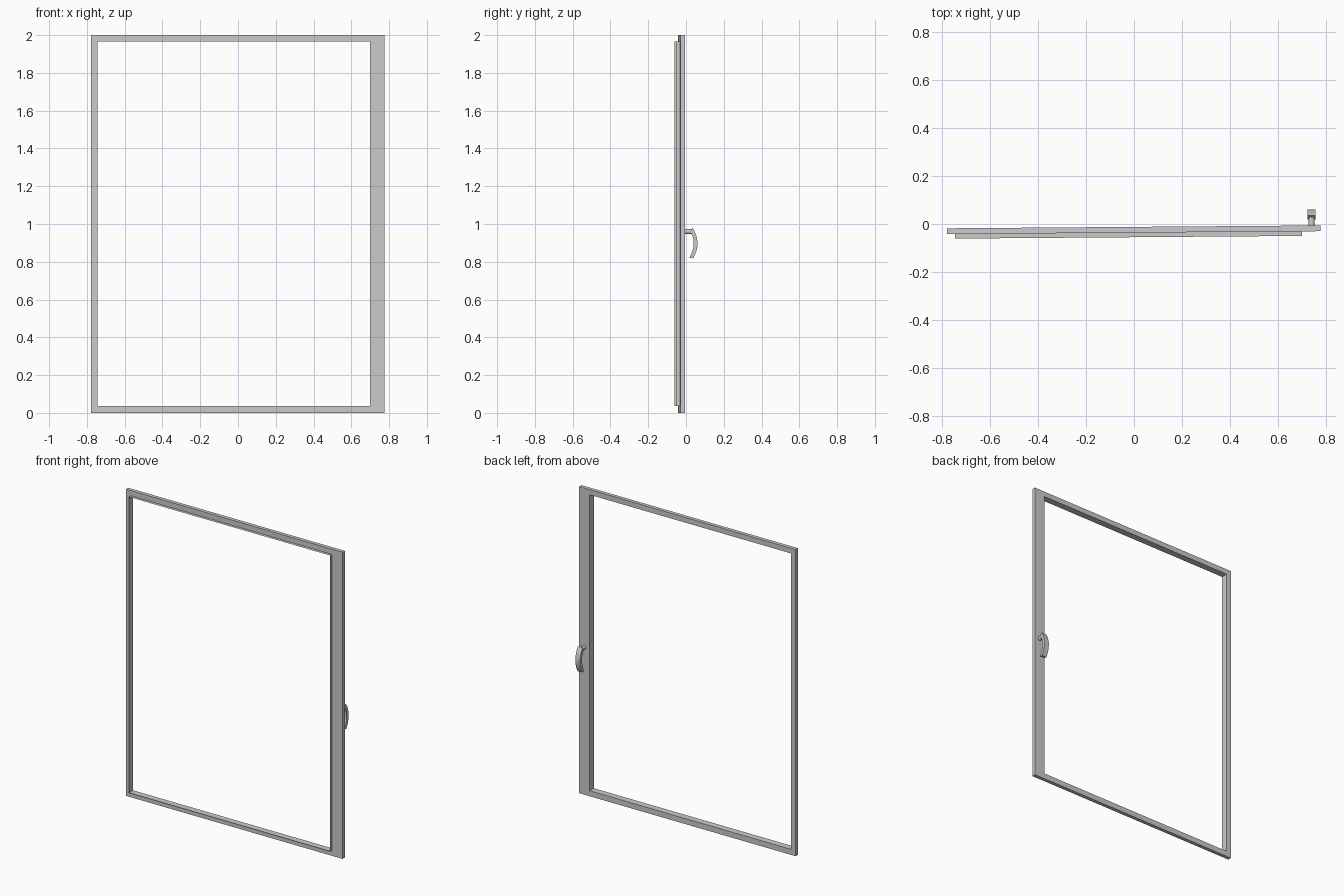
import bpy, bmesh, math

if "Cube" in bpy.data.objects:
    bpy.data.objects.remove(bpy.data.objects["Cube"])

SLOPE = 0.0077                       # the sash is turned very slightly about z
OUTER = (-0.778, 0.776, 0.0, 2.0)    # x0, x1, z0, z1
INNER = (-0.745, 0.70, 0.036, 1.966)


def finish(name, bm):
    bmesh.ops.recalc_face_normals(bm, faces=bm.faces)
    mesh = bpy.data.meshes.new(name)
    bm.to_mesh(mesh)
    bm.free()
    obj = bpy.data.objects.new(name, mesh)
    bpy.context.collection.objects.link(obj)
    return obj


def ring(bm, rect, y):
    x0, x1, z0, z1 = rect
    return [bm.verts.new((x, y + SLOPE * x, z))
            for x, z in ((x0, z0), (x1, z0), (x1, z1), (x0, z1))]


def bridge(bm, a, b):
    for i in range(4):
        j = (i + 1) % 4
        bm.faces.new((a[i], a[j], b[j], b[i]))


# Main frame: rectangular tube section with mitred corners
bm = bmesh.new()
rings = [ring(bm, OUTER, -0.036), ring(bm, OUTER, -0.012),
         ring(bm, INNER, -0.012), ring(bm, INNER, -0.036)]
for k in range(4):
    bridge(bm, rings[k], rings[(k + 1) % 4])
finish("door_frame", bm)

# Thin lip standing forward around the opening
bm = bmesh.new()
bridge(bm, ring(bm, INNER, -0.036), ring(bm, INNER, -0.055))
finish("opening_lip", bm)

# Curved grip: side profile between two arcs, extruded across x
def arc(p0, p1, p2, n=8):
    # quadratic curve passing through p1 at its middle
    c = [2 * p1[i] - (p0[i] + p2[i]) / 2 for i in range(2)]
    return [tuple((1 - t) ** 2 * p0[i] + 2 * t * (1 - t) * c[i] + t * t * p2[i]
                  for i in range(2)) for t in (k / n for k in range(n + 1))]


profile = (arc((0.035, 0.979), (0.061, 0.90), (0.038, 0.818))
           + arc((0.018, 0.821), (0.041, 0.898), (0.020, 0.962)))
bm = bmesh.new()
face = bm.faces.new([bm.verts.new((0.722, y, z)) for y, z in profile])
ext = bmesh.ops.extrude_face_region(bm, geom=[face])
bmesh.ops.translate(bm, vec=(0.034, 0, 0),
                    verts=[v for v in ext["geom"] if isinstance(v, bmesh.types.BMVert)])
grip = finish("handle_grip", bm)

# Round stem joining the grip to the stile
bpy.ops.mesh.primitive_cylinder_add(vertices=16, radius=0.013, depth=0.042,
                                    location=(0.739, 0.012, 0.96),
                                    rotation=(math.pi / 2, 0, 0))
stem = bpy.context.object
stem.name = "handle_stem"

for obj in (grip, stem):
    bpy.ops.object.select_all(action='DESELECT')
    obj.select_set(True)
    bpy.context.view_layer.objects.active = obj
    bpy.ops.object.shade_smooth_by_angle(angle=math.radians(35))
